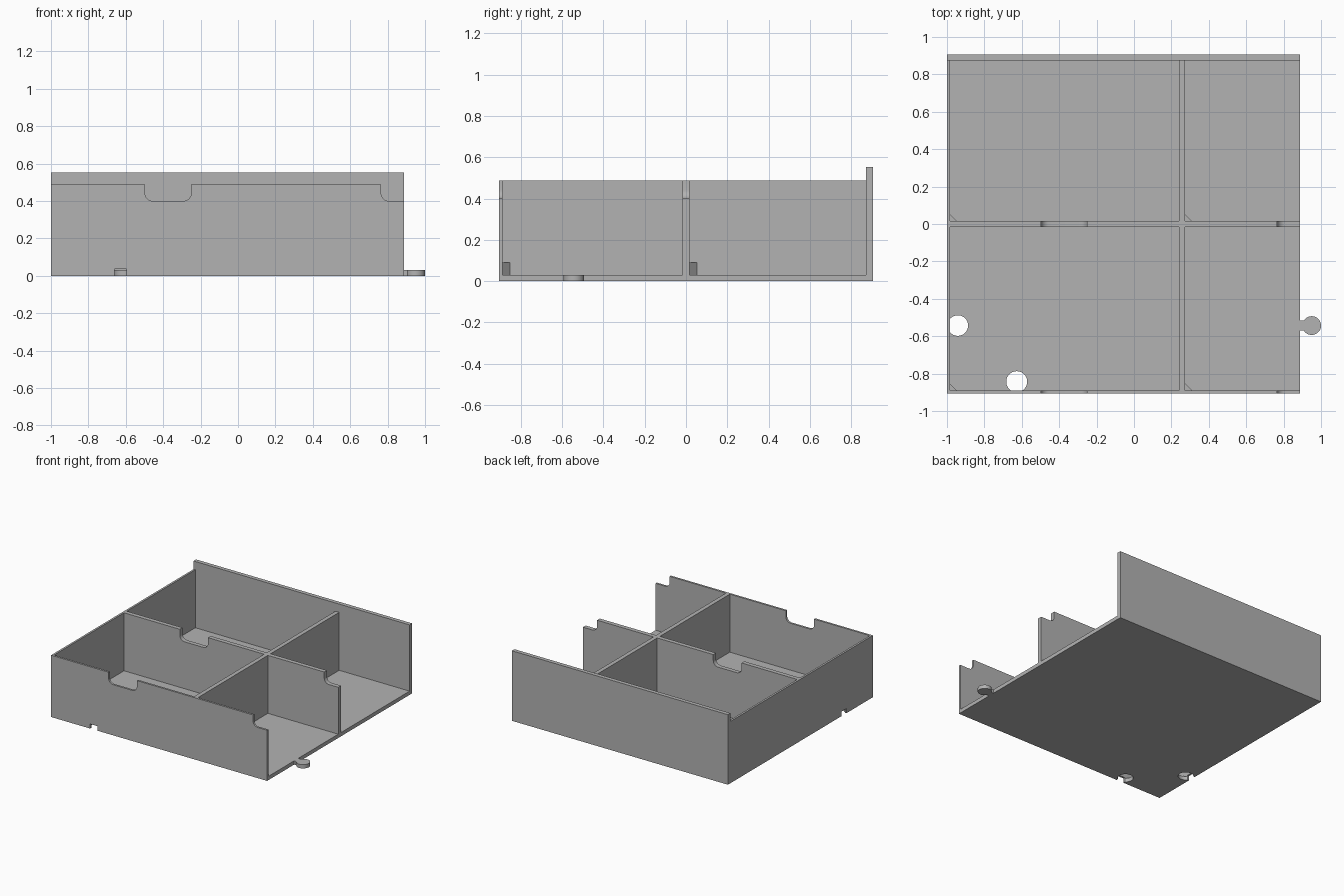
import bpy, bmesh, math
from mathutils import Vector

cube = bpy.data.objects.get("Cube")
if cube:
    bpy.data.objects.remove(cube, do_unlink=True)

grey = bpy.data.materials.new("plain grey")
grey.use_nodes = True
grey.diffuse_color = (0.45, 0.45, 0.45, 1)
grey.node_tree.nodes["Principled BSDF"].inputs["Base Color"].default_value = (0.45, 0.45, 0.45, 1)

# Main dimensions
LEFT, RIGHT, HALF_Y = -1.0, 0.888, 0.905
FLOOR, WALL, BACK, NOTCH = 0.03, 0.488, 0.553, 0.4
THIN, MID = 0.016, 0.017
SLOT_TOP, SLOT = 0.036, 0.032
DIV_L, DIV_R = 0.24, 0.273
BACK_IN = 0.873


def prism(name, outline, axis, lo, hi):
    """Extrude a 2D outline along an axis: x takes (y, z), y takes (x, z), z takes (x, y)."""
    i = "xyz".index(axis)
    bm = bmesh.new()
    verts = []
    for p in outline:
        co = list(p)
        co.insert(i, lo)
        verts.append(bm.verts.new(co))
    face = bm.faces.new(verts)
    out = bmesh.ops.extrude_face_region(bm, geom=[face])
    step = Vector([hi - lo if k == i else 0 for k in range(3)])
    bmesh.ops.translate(bm, vec=step, verts=[v for v in out["geom"] if isinstance(v, bmesh.types.BMVert)])
    bmesh.ops.recalc_face_normals(bm, faces=bm.faces)
    mesh = bpy.data.meshes.new(name)
    bm.to_mesh(mesh)
    bm.free()
    mesh.materials.append(grey)
    obj = bpy.data.objects.new(name, mesh)
    bpy.context.collection.objects.link(obj)
    bpy.context.view_layer.objects.active = obj
    for o in bpy.context.selected_objects:
        o.select_set(False)
    obj.select_set(True)
    bpy.ops.object.shade_smooth_by_angle()
    return obj


def box(name, x, y, z):
    return prism(name, [(x[0], y[0]), (x[1], y[0]), (x[1], y[1]), (x[0], y[1])], "z", *z)


def arc(cx, cy, r, start, end, steps):
    return [(cx + r * math.cos(a), cy + r * math.sin(a))
            for a in (math.radians(start + (end - start) * k / steps) for k in range(steps + 1))]


def keyhole(edge, centre, r, neck, facing, turn):
    """Neck and round head on an outline; facing points from the head to the edge."""
    gap = math.degrees(math.asin(neck / r))
    head = arc(*centre, r, facing - turn * gap, facing - turn * (360 - gap), 40)
    if facing in (0, 180):
        return [(edge, head[0][1])] + head + [(edge, head[-1][1])]
    return [(head[0][0], edge)] + head + [(head[-1][0], edge)]


# Floor with two sockets and one connecting tab, traced counter-clockwise
hole_y, hole_x = -0.543, -0.627
outline = [(LEFT, -HALF_Y)]
outline += keyhole(-HALF_Y, (hole_x, -0.843), 0.056, SLOT, 270, 1)
outline += [(RIGHT, -HALF_Y)]
outline += keyhole(RIGHT, (0.95, hole_y), 0.05, 0.026, 180, -1)
outline += [(RIGHT, HALF_Y), (LEFT, HALF_Y)]
outline += keyhole(LEFT, (-0.942, hole_y), 0.055, SLOT, 180, 1)
prism("floor", outline, "z", 0, FLOOR)


# Front and middle walls with rounded finger notches
def notched_wall(name, y, slot):
    r = 0.042
    a, b, c = -0.497, -0.25, 0.765
    pts = [(LEFT, FLOOR)]
    if slot:
        s, e = hole_x - SLOT, hole_x + SLOT
        pts += [(s, FLOOR), (s, SLOT_TOP), (e, SLOT_TOP), (e, FLOOR)]
    pts += [(RIGHT, FLOOR), (RIGHT, NOTCH)]
    pts += arc(c + r, NOTCH + r, r, 270, 180, 8) + [(c, WALL), (b, WALL)]
    pts += arc(b - r, NOTCH + r, r, 360, 270, 8)
    pts += arc(a + r, NOTCH + r, r, 270, 180, 8) + [(a, WALL), (LEFT, WALL)]
    prism(name, pts, "y", *y)


notched_wall("front_wall", (-HALF_Y, -HALF_Y + THIN), True)
notched_wall("middle_wall", (-MID, MID), False)

# Left wall with the socket slot at its foot
s, e = hole_y - SLOT, hole_y + SLOT
prism("left_wall", [(-HALF_Y, FLOOR), (s, FLOOR), (s, SLOT_TOP), (e, SLOT_TOP), (e, FLOOR),
                    (BACK_IN, FLOOR), (BACK_IN, WALL), (-HALF_Y, WALL)], "x", LEFT, LEFT + THIN)

# Tall back wall and the cross divider
box("back_wall", (LEFT, RIGHT), (BACK_IN, HALF_Y), (FLOOR, BACK))
box("front_divider", (DIV_L, DIV_R), (-HALF_Y + THIN, -MID), (FLOOR, WALL))
box("back_divider", (DIV_L, DIV_R), (MID, BACK_IN), (FLOOR, WALL))

# Small corner fillets in each compartment
for side, x in (("left", LEFT + THIN), ("right", DIV_R)):
    for row, y in (("front", -HALF_Y + THIN), ("back", MID)):
        prism(f"{row}_{side}_corner_block", [(x, y), (x + 0.036, y), (x, y + 0.036)], "z", FLOOR, 0.09)
